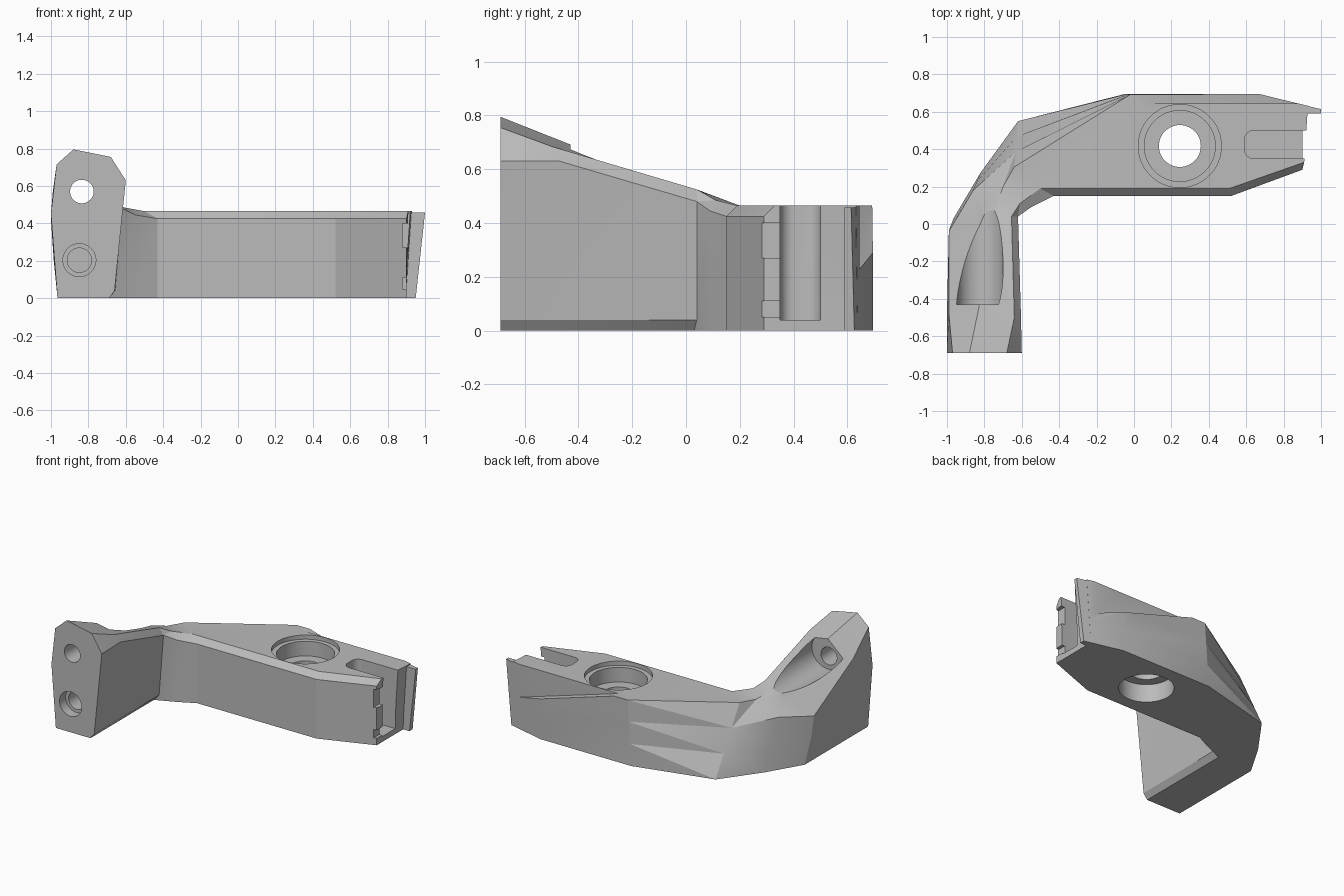
import bpy, bmesh, math
from mathutils import Vector as V, Matrix

cube = bpy.data.objects.get("Cube")
if cube:
    bpy.data.objects.remove(cube)

grey = bpy.data.materials.new("plain grey")
grey.use_nodes = True
colour = (0.5, 0.5, 0.5, 1)
grey.diffuse_color = colour
grey.node_tree.nodes["Principled BSDF"].inputs["Base Color"].default_value = colour


def finish(name, bm):
    bmesh.ops.triangulate(bm, faces=bm.faces)
    bmesh.ops.recalc_face_normals(bm, faces=bm.faces)
    mesh = bpy.data.meshes.new(name)
    bm.to_mesh(mesh)
    bm.free()
    mesh.materials.append(grey)
    obj = bpy.data.objects.new(name, mesh)
    bpy.context.scene.collection.objects.link(obj)
    return obj


def loft(name, rings):
    bm = bmesh.new()
    loops = [[bm.verts.new(p) for p in ring] for ring in rings]
    n = len(loops[0])
    for r, s in zip(loops, loops[1:]):
        for i in range(n):
            j = (i + 1) % n
            bm.faces.new((r[i], r[j], s[j], s[i]))
    bm.faces.new(loops[0])
    bm.faces.new(loops[-1])
    return finish(name, bm)


def cylinder(name, r1, r2, start, end):
    start, end = V(start), V(end)
    axis = end - start
    bm = bmesh.new()
    bmesh.ops.create_cone(bm, cap_ends=True, segments=48, radius1=r1, radius2=r2, depth=axis.length)
    turn = axis.to_track_quat('Z', 'Y').to_matrix().to_4x4()
    bm.transform(Matrix.Translation((start + end) / 2) @ turn)
    return finish(name, bm)


def prism(name, outline, lo, hi):
    # plan outline raised between two heights
    return loft(name, [[(x, y, z) for x, y in outline] for z in (lo, hi)])


def combine(body, other, operation):
    mod = body.modifiers.new(other.name, 'BOOLEAN')
    mod.operation, mod.object, mod.solver = operation, other, 'EXACT'
    bpy.context.view_layer.objects.active = body
    bpy.ops.object.modifier_apply(modifier=mod.name)
    bpy.data.objects.remove(other)


def arm_ring(inner, shoulder, top, foot, flank=None, rise=0.465):
    # section from the inner wall over the top to the outer foot
    x, y = inner
    top, foot = V((*top, 0.465)), V((*foot, 0))
    f = V(flank) if flank else top.lerp(foot, 0.33)
    return [(x, y, 0), (x, y, 0.04), (x, y, rise - 0.04), (*shoulder, rise),
            top, f, f.lerp(foot, 0.5), foot]


# Bent body: leg sections, corner sections, arm sections
front = [(x, -0.69, z) for x, z in ((-0.69, 0), (-0.66, 0.04), (-0.6, 0.63), (-0.68, 0.755),
         (-0.88, 0.795), (-0.97, 0.715), (-1, 0.45), (-0.965, 0))]
middle = [(-0.69, -0.47, 0), (-0.66, -0.47, 0.04), (-0.605, -0.47, 0.63), (-0.64, -0.5, 0.685),
          (-0.83, -0.45, 0.7), (-0.99, -0.48, 0.57), (-1, -0.48, 0.42), (-0.965, -0.48, 0)]
bend = [(-0.69, 0.03, 0), (-0.655, 0.04, 0.04), (-0.62, 0.04, 0.48), (-0.655, 0.04, 0.525),
        (-0.77, 0, 0.525), (-0.99, -0.04, 0.33), (-0.985, -0.02, 0.2), (-0.965, 0.03, 0)]
body = loft("bracket_body", [
    front, middle, bend,
    arm_ring((-0.55, 0.09), (-0.61, 0.11), (-0.7, 0.2), (-0.82, 0.275), (-0.86, 0.18, 0.37), 0.485),
    arm_ring((-0.43, 0.15), (-0.5, 0.19), (-0.64, 0.305), (-0.62, 0.55)),
    arm_ring((0, 0.15), (0, 0.19), (-0.02, 0.692), (-0.05, 0.695)),
    arm_ring((0.52, 0.15), (0.51, 0.19), (0.67, 0.695), (0.67, 0.695)),
    arm_ring((0.9, 0.29), (0.91, 0.33), (0.93, 0.632), (0.9, 0.638)),
])

# Thin lip at the arm end, leaning outward
lip = loft("end_lip", [
    [(0.84, 0.59, z), (x, 0.59, z), (x, y, z), (0.84, 0.652, z)]
    for x, y, z in ((0.95, 0.626, 0), (1, 0.614, 0.458))])
combine(body, lip, 'UNION')

# Sloped ledge along the back of the arm
ledge = loft("ledge_cutter", [
    [(0.07, y, 0.47), (0.07, y, 0.6), (1.1, y, 0.6), (1.1, y, 0.16)] for y in (0.645, 0.8)])
combine(body, ledge, 'DIFFERENCE')

# Round-ended slot in the arm end, with a thin floor
cy, r = 0.425, 0.075
slot = [(1.1, cy - r), (1.1, cy + r)]
for side in (1, -1):
    corner = [(0.64 - 0.05 * math.sin(a), cy + side * (r - 0.05 + 0.05 * math.cos(a)))
              for a in (i * math.pi / 12 for i in range(7))]
    slot += corner if side > 0 else corner[::-1]
combine(body, prism("slot_cutter", slot, 0.04, 0.7), 'DIFFERENCE')

# Notches in the front prong
for lo, hi in ((0.27, 0.4), (0.05, 0.11)):
    notch = [(0.88, 0.2), (1.1, 0.2), (1.1, 0.37), (0.88, 0.37)]
    combine(body, prism("notch_cutter", notch, lo, hi), 'DIFFERENCE')

# Stepped bearing bore through the arm
bx, by = 0.245, 0.417
for r, lo, hi in ((0.222, 0.435, 0.6), (0.19, 0.33, 0.6), (0.112, -0.1, 0.6), (0.18, -0.1, 0.13)):
    combine(body, cylinder("bore_cutter", r, r, (bx, by, lo), (bx, by, hi)), 'DIFFERENCE')

# Bolt holes in the leg and the clearance groove behind the upper one
for r1, r2, x, z, y0, y1 in (
        (0.063, 0.063, -0.835, 0.57, -0.8, -0.2),
        (0.125, 0.125, -0.825, 0.6, -0.43, 0.6),
        (0.088, 0.088, -0.848, 0.203, -0.8, -0.62),
        (0.065, 0.065, -0.848, 0.203, -0.7, -0.3)):
    combine(body, cylinder("hole_cutter", r1, r2, (x, y0, z), (x, y1, z)), 'DIFFERENCE')

bpy.ops.object.select_all(action='DESELECT')
body.select_set(True)
bpy.context.view_layer.objects.active = body
bpy.ops.object.shade_smooth_by_angle(angle=math.radians(20))
